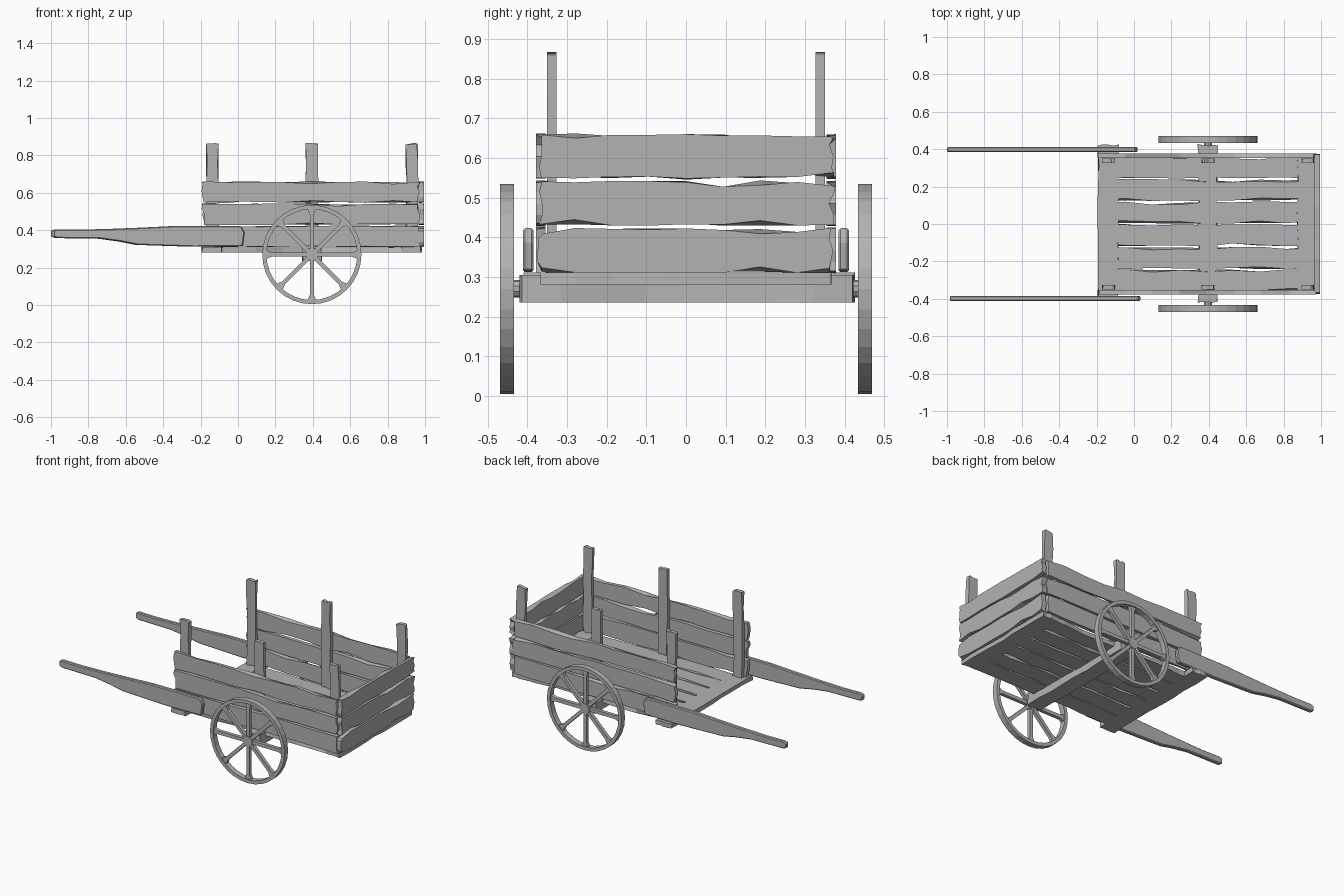
import bpy, bmesh, math, random
from mathutils import Matrix, Vector

random.seed(4)
cube = bpy.data.objects.get("Cube")
if cube:
    bpy.data.objects.remove(cube)

wood = bpy.data.materials.new("weathered_grey_wood")
wood.use_nodes = True
GREY = (0.45, 0.45, 0.45, 1)
wood.diffuse_color = GREY
wood.node_tree.nodes["Principled BSDF"].inputs["Base Color"].default_value = GREY


def finish(name, bm):
    bmesh.ops.recalc_face_normals(bm, faces=bm.faces)
    mesh = bpy.data.meshes.new(name)
    bm.to_mesh(mesh)
    bm.free()
    mesh.materials.append(wood)
    obj = bpy.data.objects.new(name, mesh)
    bpy.context.collection.objects.link(obj)
    return obj


def plank(name, axes, center, size, wear=0.006, ragged=0.012, stations=9):
    """Worn board; axes gives the length, width and thickness directions."""
    bm = bmesh.new()
    ids = ["xyz".index(a) for a in axes]
    half_l, half_w, half_t = (s / 2 for s in size)
    across = (-1, -0.5, 0, 0.5, 1)
    ends = [[random.uniform(0, ragged) for _ in across] for _ in range(2)]
    rings = []
    for i in range(stations):
        f = 2 * i / (stations - 1) - 1
        low, high = random.uniform(0, wear), random.uniform(0, wear)
        ring = []
        for side in (-1, 1):
            # each face has its own chipped edges
            chips = [random.choice((0, 0, 0.5, 2)) * wear for _ in range(2)]
            for k in range(5)[::side]:
                w = across[k] * half_w
                if k == 0:
                    w += low + chips[0]
                elif k == 4:
                    w -= high + chips[1]
                l = f * half_l
                if i == 0:
                    l += ends[0][k]
                elif i == stations - 1:
                    l -= ends[1][k]
                p = Vector(center)
                for axis, value in zip(ids, (l, w, side * half_t)):
                    p[axis] += value
                ring.append(bm.verts.new(p))
        rings.append(ring)
    for a, b in zip(rings, rings[1:]):
        for k in range(10):
            n = (k + 1) % 10
            bm.faces.new((a[k], a[n], b[n], b[k]))
    # ragged end grain
    for ring in (rings[0], rings[-1]):
        for k in range(4):
            bm.faces.new((ring[k], ring[k + 1], ring[8 - k], ring[9 - k]))
    return finish(name, bm)


def shaft(name, x0, y):
    """Tapered pull handle cut from a board."""
    top = [(0, 0.398), (0.02, 0.405), (0.15, 0.403), (0.33, 0.408), (0.5, 0.415),
           (0.66, 0.423), (1, 0.423), (1.02, 0.39)]
    bottom = [(1.01, 0.315), (0.75, 0.312), (0.45, 0.322), (0.36, 0.34),
              (0.25, 0.355), (0.02, 0.358), (0, 0.367)]
    bm = bmesh.new()
    face = bm.faces.new([bm.verts.new((x0 + x, y - 0.013, z)) for x, z in top + bottom])
    new = bmesh.ops.extrude_face_region(bm, geom=[face])["geom"]
    bmesh.ops.translate(bm, vec=(0, 0.026, 0),
                        verts=[v for v in new if isinstance(v, bmesh.types.BMVert)])
    obj = finish(name, bm)
    bevel = obj.modifiers.new("worn_edges", "BEVEL")
    bevel.width, bevel.segments = 0.005, 1


def wheel(name, y):
    """Rim with flared spokes and a small hub."""
    bm = bmesh.new()
    n, hub_z = 32, 0.27
    rings = []
    for r, dy in ((0.265, -0.018), (0.265, 0.018), (0.243, 0.018), (0.243, -0.018)):
        rings.append([bm.verts.new((r * math.cos(i * math.tau / n), dy,
                                    r * math.sin(i * math.tau / n))) for i in range(n)])
    for j in range(4):
        a, b = rings[j], rings[(j + 1) % 4]
        for i in range(n):
            m = (i + 1) % n
            bm.faces.new((a[i], a[m], b[m], b[i]))
    # spokes
    for s in range(8):
        turn = Matrix.Rotation(s * math.tau / 8, 3, "Y")
        loops = []
        for r, w in ((0.01, 0.011), (0.215, 0.011), (0.246, 0.024)):
            loops.append([bm.verts.new(turn @ Vector((r, dy, dz)))
                          for dy, dz in ((-0.011, -w), (0.011, -w), (0.011, w), (-0.011, w))])
        for a, b in zip(loops, loops[1:]):
            for k in range(4):
                m = (k + 1) % 4
                bm.faces.new((a[k], a[m], b[m], b[k]))
    # hub
    bmesh.ops.create_cone(bm, cap_ends=True, segments=12, radius1=0.033, radius2=0.033,
                          depth=0.03, matrix=Matrix.Rotation(math.pi / 2, 4, "X"))
    bmesh.ops.translate(bm, verts=bm.verts, vec=(0.395, y, hub_z))
    finish(name, bm)


# floor boards
for i in range(6):
    plank(f"floor_board_{i + 1}", "xyz", (0.385, -0.302 + 0.121 * i, 0.295),
          (1.15, 0.12, 0.028), ragged=0.025)

# side and end walls, three boards high
for row in range(3):
    z = 0.367 + 0.1185 * row
    for side, y in (("left", 0.366), ("right", -0.366)):
        plank(f"{side}_wall_board_{row + 1}", "xzy", (0.39, y, z), (1.17, 0.117, 0.024),
              ragged=0.02)
    plank(f"end_wall_board_{row + 1}", "yzx", (0.98, 0, z), (0.75, 0.117, 0.03), ragged=0.014)

# posts, shafts and wheels on both sides
for side, s in (("left", 1), ("right", -1)):
    for place, x in (("front", -0.137), ("middle", 0.395), ("end", 0.93)):
        plank(f"{side}_{place}_post", "zxy", (x, s * 0.339, 0.588), (0.56, 0.07, 0.024),
              wear=0.003, ragged=0.012, stations=6)
    shaft(f"{side}_shaft", -1 if s > 0 else -0.985, s * 0.398)
    wheel(f"{side}_wheel", s * 0.452)

# beams under the floor
plank("front_cross_beam", "yxz", (-0.138, 0.008, 0.296), (0.84, 0.115, 0.03), wear=0.003)
plank("end_cross_beam", "yxz", (0.927, 0, 0.296), (0.74, 0.112, 0.03), wear=0.003)
plank("axle_beam", "yxz", (0.395, 0.003, 0.27), (0.85, 0.11, 0.07), wear=0.004)

# axle pin through both wheels
bm = bmesh.new()
bmesh.ops.create_cone(bm, cap_ends=True, segments=10, radius1=0.022, radius2=0.022, depth=0.91,
                      matrix=Matrix.Translation((0.395, 0, 0.27)) @ Matrix.Rotation(math.pi / 2, 4, "X"))
finish("axle_pin", bm)
